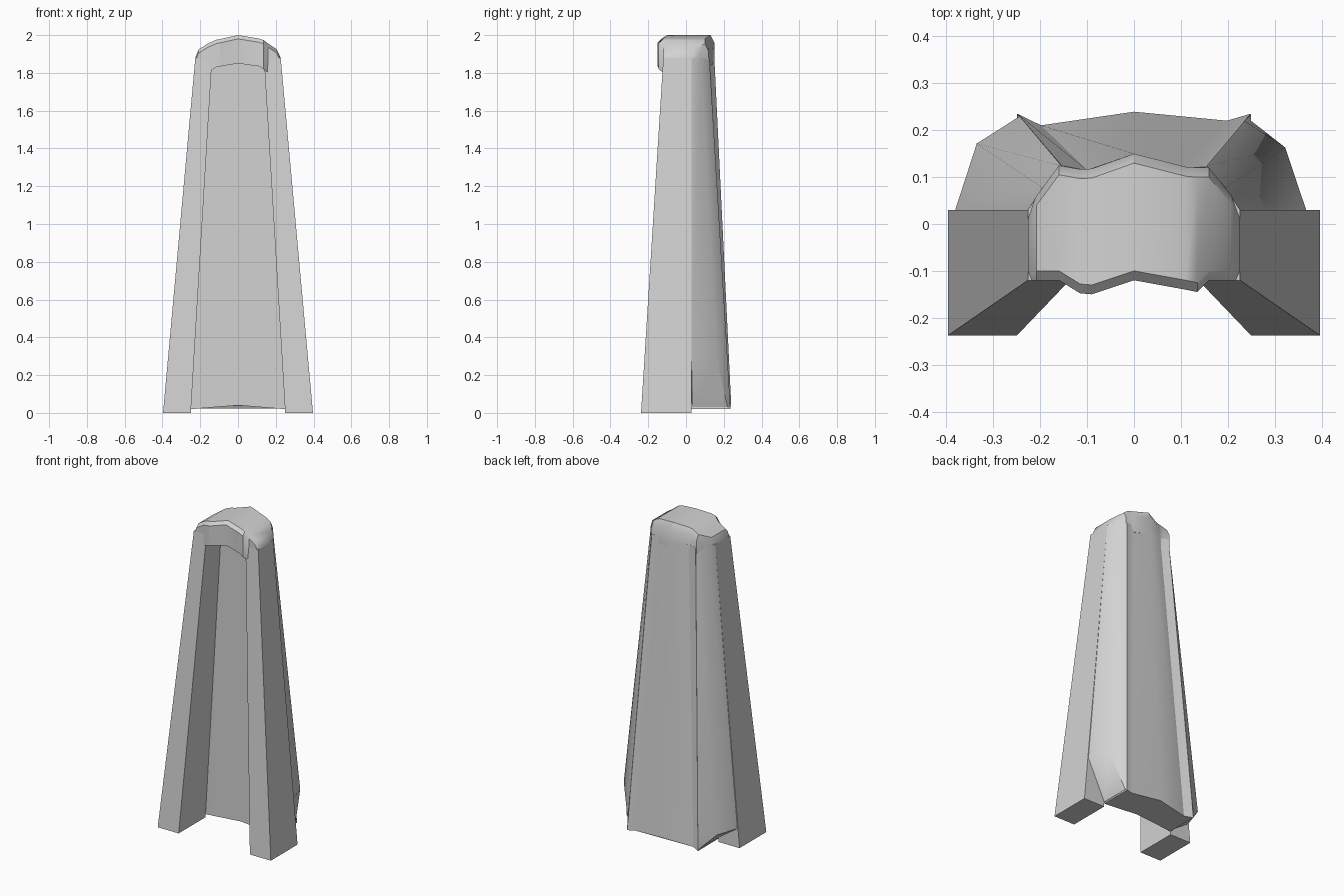
import bpy, bmesh, math

cube = bpy.data.objects.get("Cube")
if cube:
    bpy.data.objects.remove(cube, do_unlink=True)

grey = bpy.data.materials.new("plain_grey")
grey.use_nodes = True
grey.diffuse_color = (0.65, 0.65, 0.65, 1)
grey.node_tree.nodes["Principled BSDF"].inputs["Base Color"].default_value = (0.65, 0.65, 0.65, 1)


def loft(name, rings, smooth=30):
    """Skin a row of rings with equal point counts and close both ends."""
    bm = bmesh.new()
    rows = [[bm.verts.new(p) for p in ring] for ring in rings]
    n = len(rows[0])
    for a, b in zip(rows, rows[1:]):
        for i in range(n):
            j = (i + 1) % n
            bm.faces.new((a[i], a[j], b[j], b[i]))
    bm.faces.new(rows[0])
    bm.faces.new(rows[-1])
    bmesh.ops.recalc_face_normals(bm, faces=bm.faces)
    mesh = bpy.data.meshes.new(name)
    bm.to_mesh(mesh)
    bm.free()
    mesh.materials.append(grey)
    obj = bpy.data.objects.new(name, mesh)
    bpy.context.collection.objects.link(obj)
    bpy.ops.object.select_all(action="DESELECT")
    obj.select_set(True)
    bpy.context.view_layer.objects.active = obj
    bpy.ops.object.shade_smooth_by_angle(angle=math.radians(smooth))
    return obj


SHOULDER = 1.88


def slice_at(low, high, z):
    """Section at height z of the taper between the base and shoulder outlines."""
    t = z / SHOULDER
    return [(a + (c - a) * t, b + (d - b) * t, z) for (a, b), (c, d) in zip(low, high)]


# Square front legs, tapering upwards with an upright rear face
for side, s in (("left", 1), ("right", -1)):
    low = [(s * 0.25, -0.238), (s * 0.397, -0.238), (s * 0.397, 0.03), (s * 0.25, 0.03)]
    high = [(s * 0.137, -0.12), (s * 0.226, -0.12), (s * 0.226, 0.03), (s * 0.137, 0.03)]
    loft(side + "_leg", [slice_at(low, high, 0), slice_at(low, high, SHOULDER)])

# Back panel with shallow pleats
low = [(-0.25, 0.03), (-0.25, 0.237), (-0.2, 0.212), (0, 0.241),
       (0.2, 0.222), (0.25, 0.237), (0.25, 0.03), (0, 0.03)]
high = [(-0.15, 0.03), (-0.155, 0.125), (-0.1, 0.115), (0, 0.15),
        (0.1, 0.12), (0.155, 0.122), (0.15, 0.03), (0, 0.03)]
bottom = [(x, y, 0.04 - 0.08 * abs(x)) for x, y, z in slice_at(low, high, 0.03)]
loft("back_panel", [bottom, slice_at(low, high, SHOULDER)])

# Chamfered wings joining the panel to the legs, pinched in below the hem
for side, s, hem in (("left", 1, 0.28), ("right", -1, 0.12)):
    low = [(s * 0.22, 0.03), (s * 0.392, 0.03), (s * 0.345, 0.178), (s * 0.25, 0.237)]
    high = [(s * 0.14, 0.03), (s * 0.226, 0.03), (s * 0.195, 0.078), (s * 0.155, 0.124)]
    pinch = [(s * 0.23, 0.03, 0.03), (s * 0.25, 0.032, 0.03),
             (s * 0.25, 0.22, 0.03), (s * 0.25, 0.235, 0.03)]
    loft(side + "_wing", [pinch, slice_at(low, high, hem), slice_at(low, high, SHOULDER)])

# Domed cap: x, front depth, back depth, crown height, underside height
stations = [
    (-0.226, -0.12, 0.03, 1.88, 1.80),
    (-0.208, -0.12, 0.06, 1.925, 1.80),
    (-0.16, -0.12, 0.125, 1.955, 1.80),
    (-0.115, -0.148, 0.117, 1.975, 1.83),
    (-0.09, -0.15, 0.118, 1.98, 1.835),
    (0, -0.12, 0.15, 2.0, 1.85),
    (0.11, -0.14, 0.122, 1.982, 1.835),
    (0.135, -0.145, 0.12, 1.974, 1.82),
    (0.16, -0.12, 0.12, 1.955, 1.80),
    (0.205, -0.12, 0.065, 1.925, 1.80),
    (0.226, -0.12, 0.03, 1.88, 1.80),
]
rings = [[(x, front, under), (x, front, crown - 0.02), (x, front + 0.02, crown),
          (x, back - 0.02, crown), (x, back, crown - 0.04), (x, back, under)]
         for x, front, back, crown, under in stations]
loft("domed_cap", rings, 35)
